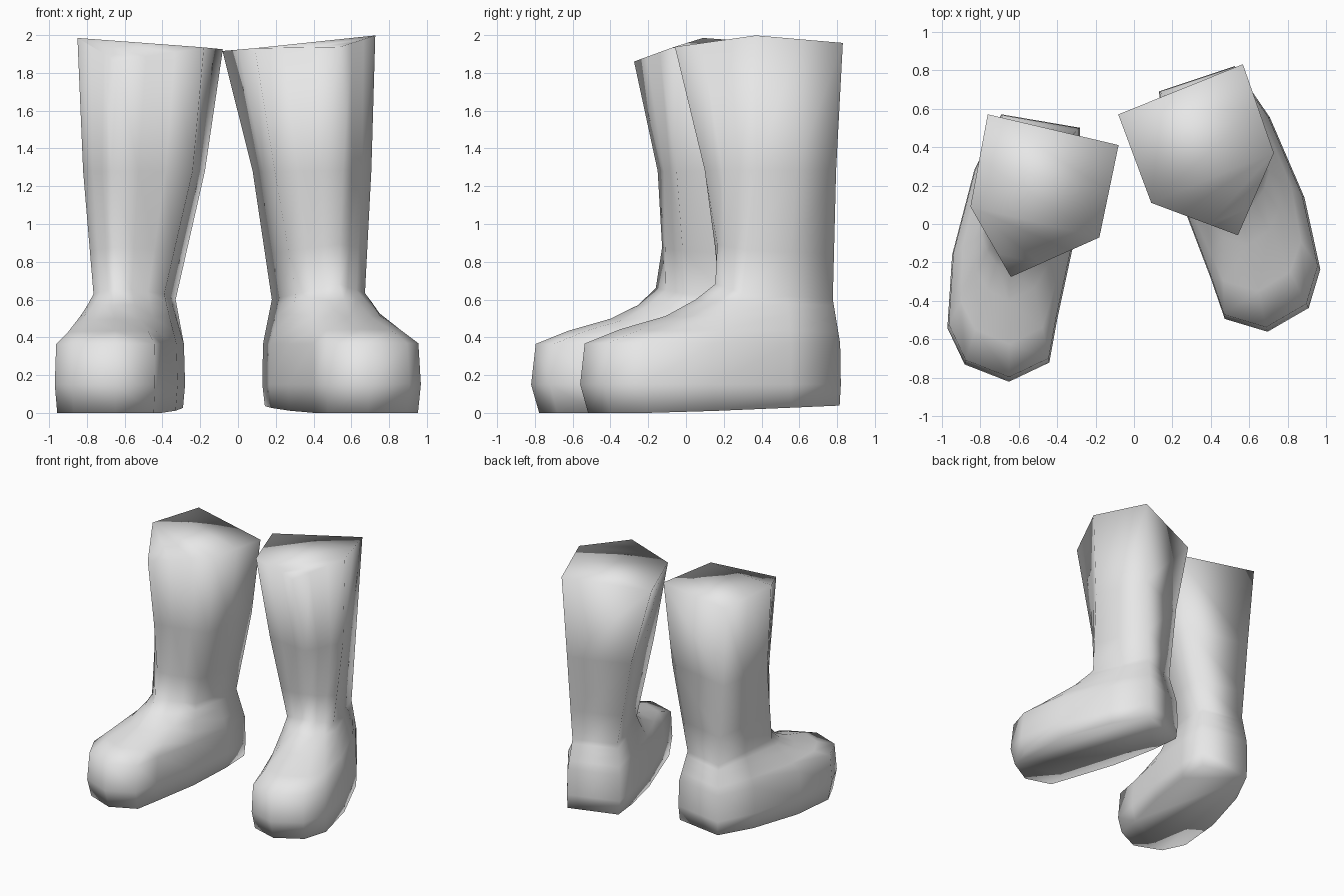
import bpy
import bmesh
from math import cos, sin, radians
from mathutils import Vector

cube = bpy.data.objects.get("Cube")
if cube:
    bpy.data.objects.remove(cube, do_unlink=True)

grey = bpy.data.materials.new("plain_grey")
grey.use_nodes = True
grey.diffuse_color = (0.8, 0.8, 0.8, 1)
grey.node_tree.nodes["Principled BSDF"].inputs["Base Color"].default_value = (0.8, 0.8, 0.8, 1)

# Shaft sections by corner: front, outer, back outer, back inner, inner
CUFF = [(-.64, -.275, 1.86), (-.85, .09, 1.985), (-.76, .57, 1.95), (-.08, .41, 1.925), (-.18, -.07, 1.935)]
CALF = [(-.67, -.15, 1.28), (-.82, .10, 1.28), (-.72, .54, 1.28), (-.175, .43, 1.28), (-.24, -.05, 1.28)]
ANKLE = [(-.65, -.16, .66), (-.765, -.04, .63), (-.67, .53, .60), (-.33, .45, .60), (-.39, .0, .63)]
STEPS = (3, 2, 1, 2, 3)

# Foot outline from the toe tip round by the outer side
FOOT = [(-.65, -.82), (-.88, -.73), (-.97, -.54), (-.945, -.16), (-.83, .28), (-.69, .57),
        (-.28, .50), (-.28, .25), (-.32, -.13), (-.40, -.50), (-.44, -.72)]
PIVOT = Vector((-.6, .4))
FRONT, OUTER, BACK_INNER, INNER = 0, 1, 3, 4


def shaft_ring(corners, moves):
    """Move chosen corners, then divide the edges to match the foot outline."""
    pts = [Vector(c) + Vector(moves.get(i, (0, 0, 0))) for i, c in enumerate(corners)]
    ring = []
    for i, n in enumerate(STEPS):
        ring += [pts[i].lerp(pts[(i + 1) % 5], k / n) for k in range(n)]
    return ring


def foot_ring(scale, height):
    ring = []
    for p in FOOT:
        q = PIVOT + (Vector(p) - PIVOT) * scale
        ring.append(Vector((q.x, q.y, height(q.y))))
    return ring


def blend(a, b, t, sag=0):
    """Mix two rings; sag hollows the instep towards the front."""
    ring = [p.lerp(q, t) for p, q in zip(a, b)]
    for p in ring:
        p.z -= sag * min(1, max(0, -3 * p.y))
    return ring


def right_place(p):
    return p


def left_place(p):
    """Mirror, turn outwards and lean the shaft slightly."""
    a = radians(8.7)
    x = -p.x * cos(a) - p.y * sin(a) - .07 - .015 * p.z
    y = -p.x * sin(a) + p.y * cos(a) + .152
    return Vector((x, y, p.z + (x - .25) * .014 * p.z))


def boot(name, place, cuff_moves, calf_moves, ankle_moves):
    top = shaft_ring(CUFF, cuff_moves)
    calf = shaft_ring(CALF, calf_moves)
    ankle = shaft_ring(ANKLE, ankle_moves)
    upper = foot_ring(.98, lambda y: .365)
    shin = blend(ankle, calf, .35)
    shin[0].y += .03
    rings = [foot_ring(.965, lambda y: max(0, .04 * (y + .4))),
             foot_ring(1, lambda y: .15), upper]
    rings += [blend(upper, ankle, t, sag) for t, sag in ((.27, .01), (.62, .05), (.85, .06))]
    rings += [ankle, shin, calf, top]

    bm = bmesh.new()
    loops = [[bm.verts.new(place(p)) for p in r] for r in rings]
    for low, high in zip(loops, loops[1:]):
        for i in range(len(low)):
            j = (i + 1) % len(low)
            bm.faces.new((low[i], low[j], high[j], high[i]))
    # Closed sole, and a cuff cap folded from the outer to the inner corner
    bm.faces.new(loops[0])
    rim = loops[-1]
    bm.faces.new(rim[8:] + rim[:4])
    bm.faces.new(rim[3:9])
    bmesh.ops.recalc_face_normals(bm, faces=bm.faces)
    for f in bm.faces:
        f.smooth = True
    mesh = bpy.data.meshes.new(name)
    bm.to_mesh(mesh)
    bm.free()
    mesh.materials.append(grey)
    obj = bpy.data.objects.new(name, mesh)
    bpy.context.collection.objects.link(obj)


boot("right_boot", right_place, {}, {}, {})
# The left boot has a higher front peak, a slimmer calf and a set-back ankle
boot("left_boot", left_place,
     {FRONT: (.04, -.03, .07)},
     {BACK_INNER: (-.06, 0, 0), INNER: (-.04, 0, 0), FRONT: (.04, 0, 0)},
     {FRONT: (.04, .07, .02), OUTER: (0, .07, 0)})
